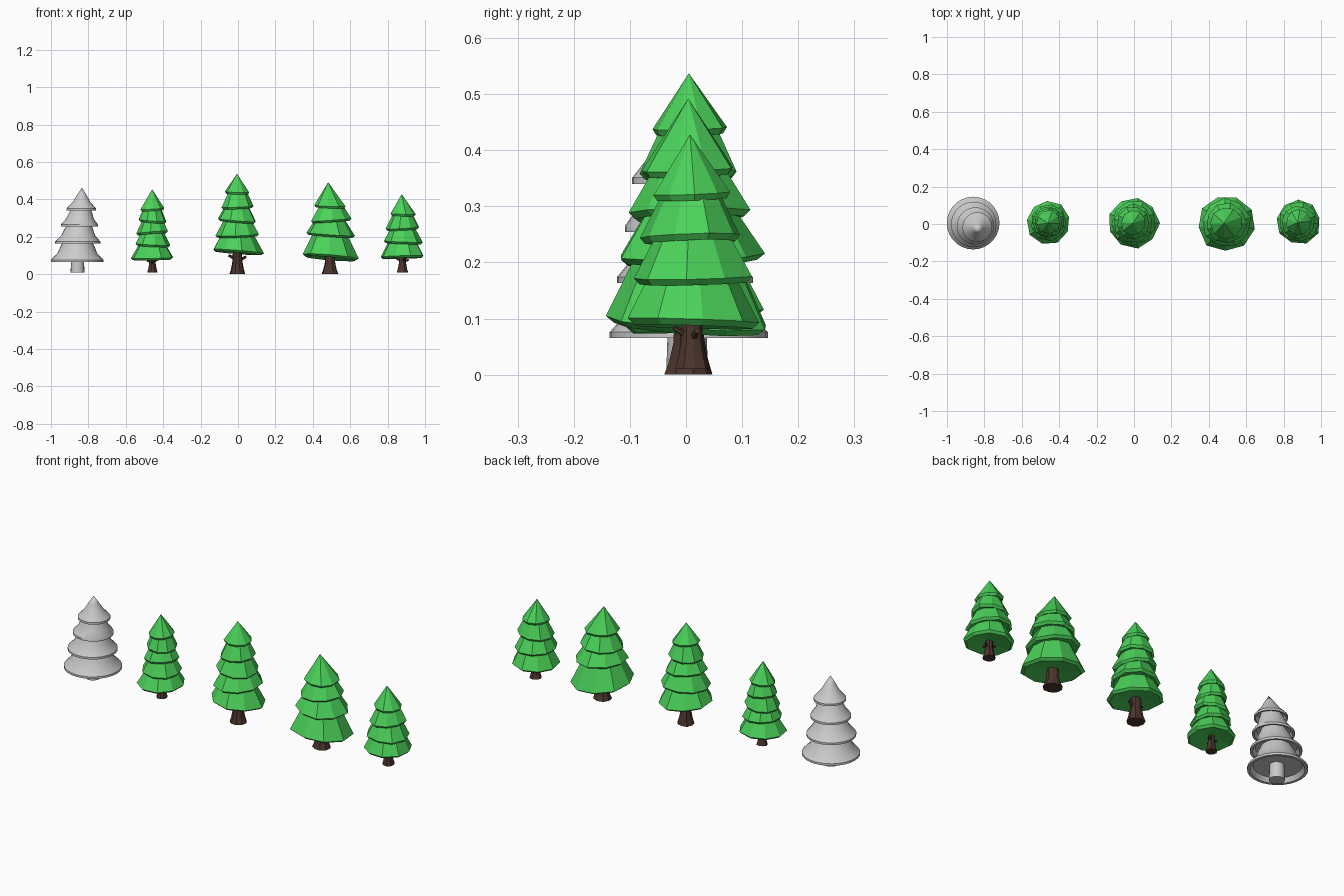
import bpy, bmesh, math, random
from mathutils import Vector

if "Cube" in bpy.data.objects:
    bpy.data.objects.remove(bpy.data.objects["Cube"])

random.seed(4)


def material(name, rgb):
    m = bpy.data.materials.new(name)
    m.diffuse_color = (*rgb, 1)
    m.use_nodes = True
    m.node_tree.nodes["Principled BSDF"].inputs["Base Color"].default_value = m.diffuse_color
    return m


GREEN = material("needles", (0.07, 0.64, 0.10))
BROWN = material("bark", (0.07, 0.035, 0.025))


def finish(bm, name, mat=None, smooth=False):
    bmesh.ops.recalc_face_normals(bm, faces=bm.faces[:])
    me = bpy.data.meshes.new(name)
    bm.to_mesh(me)
    bm.free()
    ob = bpy.data.objects.new(name, me)
    bpy.context.collection.objects.link(ob)
    if mat:
        me.materials.append(mat)
    if smooth:
        bpy.ops.object.select_all(action='DESELECT')
        ob.select_set(True)
        bpy.context.view_layer.objects.active = ob
        bpy.ops.object.shade_smooth_by_angle(angle=math.radians(35))
    return ob


def loft(bm, rings, n, turn=0.0, tilt=(0, 0), jitter=0.0):
    """Bridge rings (x, y, z, r); zero radius closes to a point."""
    prev = None
    wob = [1 + random.uniform(-jitter, jitter) for _ in range(n)]
    for x, y, z, r in rings:
        if r == 0:
            cur = [bm.verts.new((x, y, z))]
        else:
            cur = []
            for i in range(n):
                a = turn + 2 * math.pi * i / n
                dx, dy = r * wob[i] * math.cos(a), r * wob[i] * math.sin(a)
                cur.append(bm.verts.new((x + dx, y + dy, z + tilt[0] * dx + tilt[1] * dy)))
        if prev:
            for i in range(n):
                j = (i + 1) % n
                quad = [prev[i % len(prev)], prev[j % len(prev)], cur[j % len(cur)], cur[i % len(cur)]]
                bm.faces.new(list(dict.fromkeys(quad)))
        prev = cur


def stub(bm, base, direction, length, r):
    # short broken branch on a trunk
    d = Vector(direction).normalized()
    m = d.to_track_quat('Z', 'Y').to_matrix().to_4x4()
    m.translation = Vector(base) + d * length / 2
    bmesh.ops.create_cone(bm, cap_ends=True, segments=5, radius1=r, radius2=r * 0.75,
                          depth=length, matrix=m)


def pine(name, x, y, apex, tiers, foot, foot_r, sides, stubs):
    # foliage: overlapping tilted skirts with slightly hollow undersides
    bm = bmesh.new()
    for k, (z, r, tx, ty) in enumerate(tiers):
        turn = k * 0.43 + x
        rings = [(x, y, z + 0.016, 0), (x, y, z, r * 0.9), (x, y, z + 0.011, r)]
        if k + 1 < len(tiers):
            nz, nr = tiers[k + 1][:2]
            rings += [(x, y, nz + 0.025, nr * 0.66), (x, y, nz + 0.03, 0)]
        else:
            rings.append((apex[0], apex[1], apex[2], 0))
        loft(bm, rings, sides, turn, (tx, ty), 0.045)
    finish(bm, name + "_foliage", GREEN)
    # flared trunk with broken branches
    bm = bmesh.new()
    top = tiers[0][0] + 0.03
    h = top - foot
    loft(bm, [(x, y, foot, 0), (x, y, foot, foot_r), (x, y, foot + h * 0.2, foot_r * 0.8),
              (x, y, foot + h * 0.5, foot_r * 0.62), (x, y, top, foot_r * 0.55),
              (x, y, top, 0)], 9, 0.2, jitter=0.08)
    for a, t in stubs:
        c, s = math.cos(a), math.sin(a)
        stub(bm, (x + c * foot_r * 0.4, y + s * foot_r * 0.4, foot + h * t),
             (c, s, 0.5), foot_r * 0.75, foot_r * 0.22)
    finish(bm, name + "_trunk", BROWN)


# tiers: edge height, radius, slope along x, slope along y
pine("slim_pine", -0.457, 0.01, (-0.459, 0.005, 0.453),
     [(0.077, 0.117, 0.02, 0.03), (0.150, 0.098, -0.05, 0.05), (0.213, 0.085, 0.08, -0.04),
      (0.276, 0.076, -0.08, 0.04), (0.340, 0.064, 0.06, 0.05)],
     0.01, 0.028, 9, [(0.5, 0.6), (2.9, 0.55), (4.6, 0.5)])

pine("tall_pine", -0.003, 0.006, (-0.005, 0.005, 0.537),
     [(0.112, 0.136, -0.08, -0.04), (0.200, 0.121, 0.04, 0.05), (0.278, 0.104, -0.08, 0.04),
      (0.350, 0.088, 0.05, 0.03), (0.428, 0.068, -0.04, 0.03)],
     0.0, 0.044, 9, [(0.2, 0.55), (3.3, 0.6)])

pine("wide_pine", 0.493, 0.004, (0.482, 0.004, 0.492),
     [(0.083, 0.152, -0.08, -0.07), (0.202, 0.131, -0.07, 0.02), (0.279, 0.110, 0.07, 0.02),
      (0.355, 0.085, -0.04, 0.04)],
     0.0, 0.045, 9, [])

pine("small_pine", 0.880, 0.010, (0.875, 0.007, 0.428),
     [(0.085, 0.117, 0.03, -0.03), (0.163, 0.107, -0.04, 0.02), (0.236, 0.090, 0.05, 0.03),
      (0.312, 0.068, -0.03, 0.04)],
     0.01, 0.031, 9, [(0.3, 0.55), (3.0, 0.6), (5.0, 0.6)])

# plain round tree: smooth bells leaning slightly toward the apex
bells = [(-0.860, 0.005, 0.065, 0.141), (-0.857, -0.002, 0.163, 0.121),
         (-0.848, -0.010, 0.254, 0.099), (-0.838, -0.017, 0.340, 0.079)]
tip = (-0.834, -0.027, 0.463)
for k, (x, y, z, r) in enumerate(bells):
    if k < 3:
        ex, ey, ez, er = bells[k + 1]
        ez, er = ez + 0.025, er * 0.58
    else:
        ex, ey, ez, er = *tip, 0
    rings = [(x, y, z + 0.025, 0), (x, y, z + 0.022, r * 0.8), (x, y, z, r * 0.9),
             (x, y, z, r), (x, y, z + 0.011, r)]
    for t, bulge in ((0.33, -0.012), (0.67, -0.004), (1, 0)):
        rings.append((x + (ex - x) * t, y + (ey - y) * t, z + 0.011 + (ez - z - 0.011) * t,
                      r + (er - r) * t + bulge * r / 0.14))
    if er:
        rings.append((ex, ey, ez, 0))
    bm = bmesh.new()
    loft(bm, rings, 28)
    finish(bm, f"round_tree_tier_{k + 1}", smooth=True)

bm = bmesh.new()
loft(bm, [(-0.858, 0.002, 0.01, 0), (-0.858, 0.002, 0.01, 0.037), (-0.858, 0.002, 0.10, 0.034),
          (-0.858, 0.002, 0.10, 0)], 16)
finish(bm, "round_tree_trunk", smooth=True)
